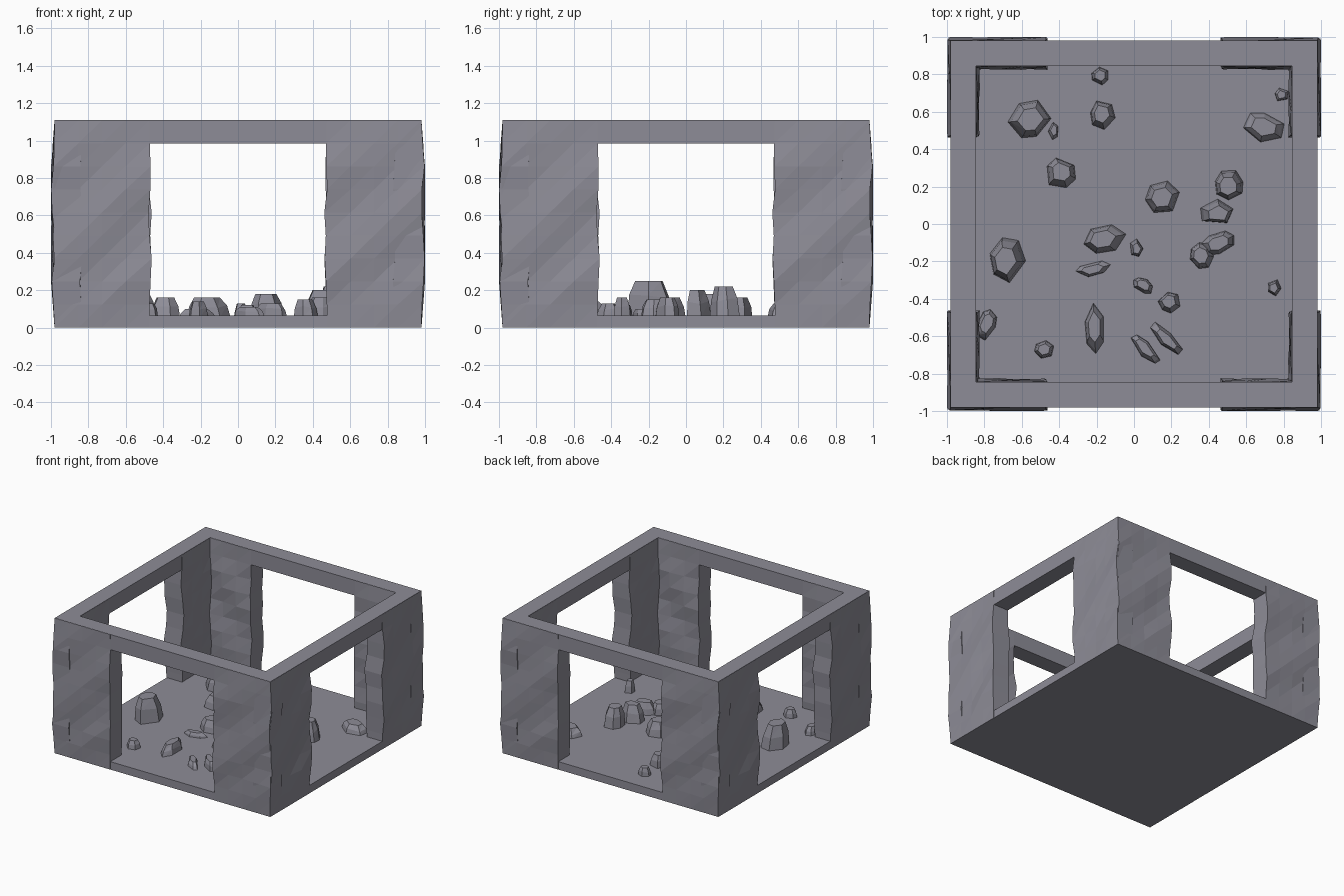
import bpy
import bmesh
import math
import random
from mathutils import Matrix, Vector

old = bpy.data.objects.get("Cube")
if old:
    bpy.data.objects.remove(old, do_unlink=True)

# One stone grey for everything
STONE = (0.27, 0.265, 0.31, 1.0)
stone = bpy.data.materials.new("stone grey")
stone.use_nodes = True
stone.diffuse_color = STONE
stone.node_tree.nodes["Principled BSDF"].inputs["Base Color"].default_value = STONE

HALF = 0.98       # half width of the room
INNER = 0.845     # inside of the walls
FLOOR = 0.065     # floor thickness
BEAM = 0.985      # underside of the top frame
TOP = 1.11


def finish_mesh(name, bm):
    bmesh.ops.recalc_face_normals(bm, faces=bm.faces)
    mesh = bpy.data.meshes.new(name)
    bm.to_mesh(mesh)
    bm.free()
    mesh.materials.append(stone)
    return mesh


def place(name, mesh, matrix=Matrix()):
    obj = bpy.data.objects.new(name, mesh)
    obj.matrix_world = matrix
    bpy.context.scene.collection.objects.link(obj)
    return obj


def skin(bm, rings):
    """Join stacked rings of points with faces and close both ends."""
    rows = [[bm.verts.new(p) for p in ring] for ring in rings]
    count = len(rows[0])
    for low, high in zip(rows, rows[1:]):
        for i in range(count):
            j = (i + 1) % count
            bm.faces.new((low[i], low[j], high[j]))
            bm.faces.new((low[i], high[j], high[i]))
    bm.faces.new(rows[0][::-1])
    bm.faces.new(rows[-1])


def square(half, z):
    return [(-half, -half, z), (half, -half, z), (half, half, z), (-half, half, z)]


# Floor slab
bm = bmesh.new()
bmesh.ops.create_cube(bm, size=1, matrix=Matrix.Translation((0, 0, FLOOR / 2))
                      @ Matrix.Diagonal((2 * HALF, 2 * HALF, FLOOR, 1)))
place("floor", finish_mesh("floor", bm))

# Open square frame on top
bm = bmesh.new()
loops = [[bm.verts.new(p) for p in square(half, z)]
         for half, z in ((HALF, BEAM), (HALF, TOP), (INNER, TOP), (INNER, BEAM))]
for a, b in zip(loops, loops[1:] + loops[:1]):
    for i in range(4):
        j = (i + 1) % 4
        bm.faces.new((a[i], a[j], b[j], b[i]))
place("top_frame", finish_mesh("top_frame", bm))


# Rough wall panel with slanting ridges, built on the front side
def rough_panel(name, x0, x1, ridge_z, seed):
    rng = random.Random(seed)
    columns, levels, period = 4, 9, 0.52
    middle = (x0 + x1) / 2
    rings = []
    for k in range(levels + 1):
        z = (TOP - 0.002) * k / levels
        fade = 0 if k in (0, levels) else min(1, 0.5 * min(k, levels - k))

        def bulge(x, shift):
            wave = math.cos(math.tau * (z - ridge_z - 0.85 * (x - middle) + shift) / period)
            return 0.001 + fade * (0.009 + 0.009 * wave + rng.uniform(-0.003, 0.003))

        outer, inner = [], []
        for c in range(columns + 1):
            x = x0 + (x1 - x0) * c / columns
            side = {0: -1, columns: 1}.get(c, 0)
            end = side * fade * rng.uniform(-0.003, 0.014)
            outer.append((x + end, -HALF - bulge(x, 0), z))
            inner.append((x + end, -INNER + bulge(x, 0.2), z))
        rings.append(outer + inner[::-1])
    bm = bmesh.new()
    skin(bm, rings)
    return finish_mesh(name, bm)


# Two panels per side meet the neighbouring sides at the corners
left_panel = rough_panel("wall_panel_a", -HALF, -0.475, 0.6, 3)
right_panel = rough_panel("wall_panel_b", 0.475, HALF, 0.5, 8)
for turn, side in enumerate(("front", "left", "back", "right")):
    spin = Matrix.Rotation(turn * math.pi / 2, 4, "Z")
    place(side + "_wall_panel_a", left_panel, spin)
    place(side + "_wall_panel_b", right_panel, spin)


# Loose rocks: faceted, tapering, with a small flat top
def rock(number, x, y, rx, ry, height, angle=0):
    rng = random.Random(number)
    sides = rng.choice((5, 6, 6, 7))
    start = rng.uniform(0, math.tau)
    turns = [start + math.tau * (i + rng.uniform(-0.18, 0.18)) / sides for i in range(sides)]
    reach = [rng.uniform(0.92, 1.08) for _ in turns]
    lean = Vector((rng.uniform(-0.1, 0.1) * rx, rng.uniform(-0.1, 0.1) * ry, 0))
    rings = []
    for scale, level in ((1.0, 0), (0.88, 0.55), (0.6, 1)):
        z = FLOOR - 0.01 + (height - FLOOR + 0.01) * level
        wobble = 0.06 if level == 0.55 else 0
        rings.append([Vector((rx * scale * r * math.cos(t), ry * scale * r * math.sin(t),
                              z + rng.uniform(-wobble, wobble) * height)) + lean * level
                      for t, r in zip(turns, reach)])
    bm = bmesh.new()
    skin(bm, rings)
    bmesh.ops.dissolve_limit(bm, angle_limit=0.06, verts=bm.verts, edges=bm.edges)
    name = f"rock_{number}"
    place(name, finish_mesh(name, bm), Matrix.Translation((x, y, 0))
          @ Matrix.Rotation(math.radians(angle), 4, "Z"))


# Position, half sizes, height and optional turn
ROCKS = [
    (-.56, .56, .12, .10, .2, 40), (-.43, .5, .03, .05, .1),
    (-.18, .79, .05, .05, .13), (-.17, .58, .07, .08, .16),
    (.69, .52, .12, .08, .13, -15), (.79, .69, .04, .04, .1),
    (-.39, .27, .09, .09, .16), (.15, .14, .1, .09, .18),
    (.51, .21, .08, .08, .22), (.44, .06, .1, .07, .2),
    (.45, -.1, .1, .06, .16, 20), (.36, -.17, .07, .07, .15),
    (-.16, -.08, .12, .08, .16, 20), (.01, -.13, .04, .05, .13),
    (-.22, -.24, .1, .04, .1, 10), (-.68, -.19, .1, .12, .25),
    (.05, -.33, .06, .04, .12, -30), (.19, -.42, .06, .06, .13),
    (.75, -.34, .04, .05, .16), (-.21, -.56, .06, .13, .14),
    (.06, -.67, .11, .04, .11, -48), (.17, -.61, .13, .04, .13, -45),
    (-.48, -.67, .06, .05, .13), (-.79, -.54, .05, .09, .13, -20),
]
for number, values in enumerate(ROCKS, 1):
    rock(number, *values)
